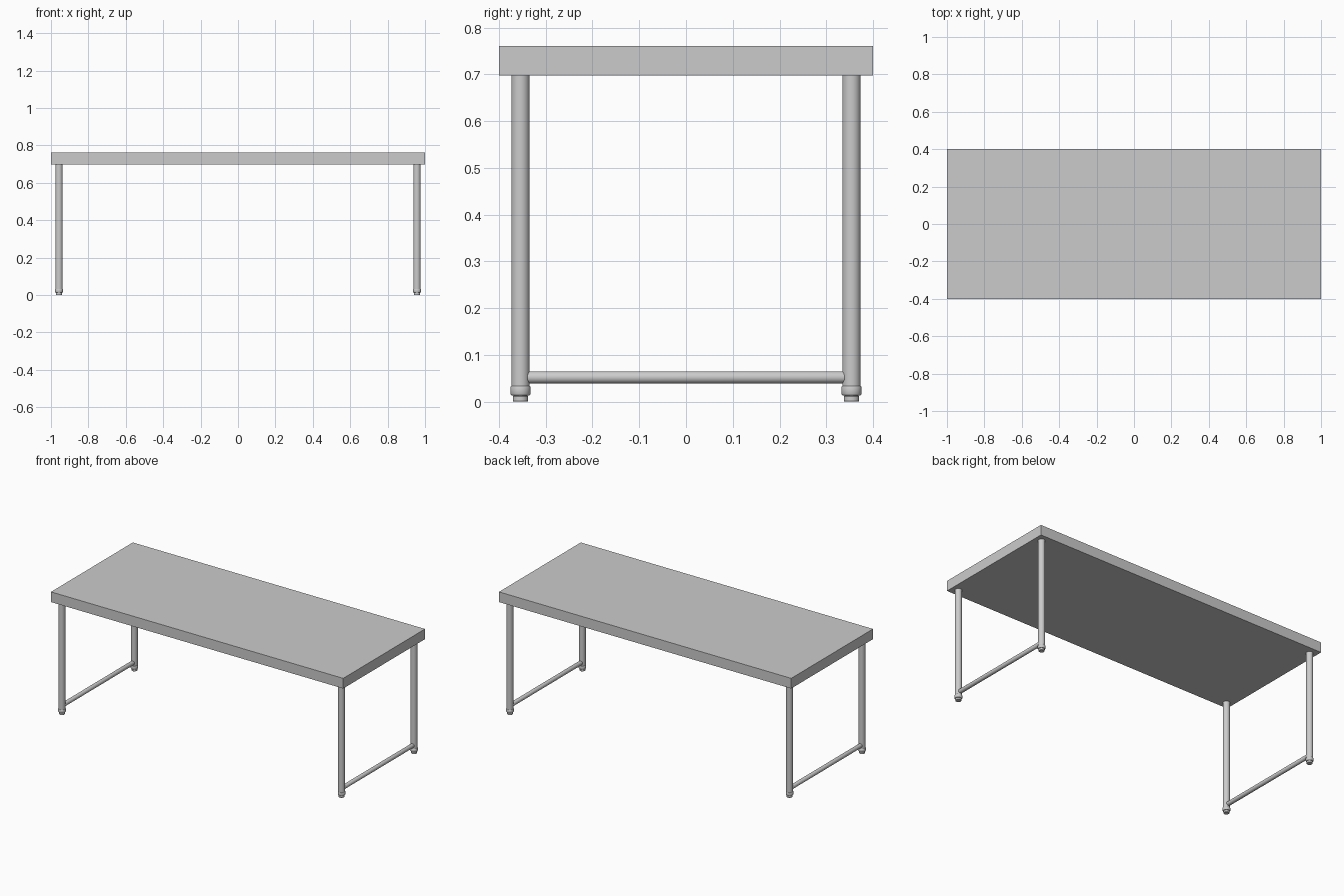
import bpy, bmesh, math
from mathutils import Matrix

if "Cube" in bpy.data.objects:
    bpy.data.objects.remove(bpy.data.objects["Cube"])

LEG_X, LEG_Y = 0.957, 0.354


def finish(name, bm, smooth=True):
    bmesh.ops.recalc_face_normals(bm, faces=bm.faces)
    me = bpy.data.meshes.new(name)
    bm.to_mesh(me)
    bm.free()
    ob = bpy.data.objects.new(name, me)
    bpy.context.collection.objects.link(ob)
    if smooth:
        bpy.ops.object.select_all(action='DESELECT')
        ob.select_set(True)
        bpy.context.view_layer.objects.active = ob
        bpy.ops.object.shade_smooth_by_angle(angle=math.radians(35))
    return ob


def lathe(name, profile, matrix, sides=32):
    """Revolve (radius, height) points around z, cap both ends, then place."""
    bm = bmesh.new()
    rings = [[bm.verts.new((r * math.cos(2 * math.pi * i / sides),
                            r * math.sin(2 * math.pi * i / sides), z))
              for i in range(sides)] for r, z in profile]
    for a, b in zip(rings, rings[1:]):
        for i in range(sides):
            j = (i + 1) % sides
            bm.faces.new((a[i], a[j], b[j], b[i]))
    bm.faces.new(rings[0][::-1])
    bm.faces.new(rings[-1])
    bm.transform(matrix)
    return finish(name, bm)


# Table top slab
bm = bmesh.new()
bmesh.ops.create_cube(bm, size=1, matrix=Matrix.Translation((0, 0, 0.7295))
                      @ Matrix.Diagonal((2.0, 0.8, 0.063, 1)))
finish("table_top", bm, smooth=False)

leg = [(0.0195, 0.030), (0.0195, 0.700)]
collar = [(0.0185, 0.013), (0.0205, 0.015), (0.0215, 0.017), (0.0215, 0.031),
          (0.0205, 0.033), (0.0190, 0.034)]
foot = [(0.0155, 0.0), (0.0165, 0.001), (0.0165, 0.011), (0.0150, 0.012),
        (0.0150, 0.014)]
bar = [(0.0105, -0.342), (0.0123, -0.341), (0.0130, -0.338),
       (0.0130, 0.338), (0.0123, 0.341), (0.0105, 0.342)]

for sx, side in ((-1, "left"), (1, "right")):
    # Tubular legs with collar and adjustable foot
    for sy, end in ((-1, "front"), (1, "back")):
        place = Matrix.Translation((sx * LEG_X, sy * LEG_Y, 0))
        for part, profile in (("leg", leg), ("collar", collar), ("foot", foot)):
            lathe(f"{end}_{side}_{part}", profile, place)
    # Low stretcher joining front and back legs
    lathe(f"{side}_stretcher", bar, Matrix.Translation((sx * LEG_X, 0, 0.052))
          @ Matrix.Rotation(math.pi / 2, 4, 'X'))
